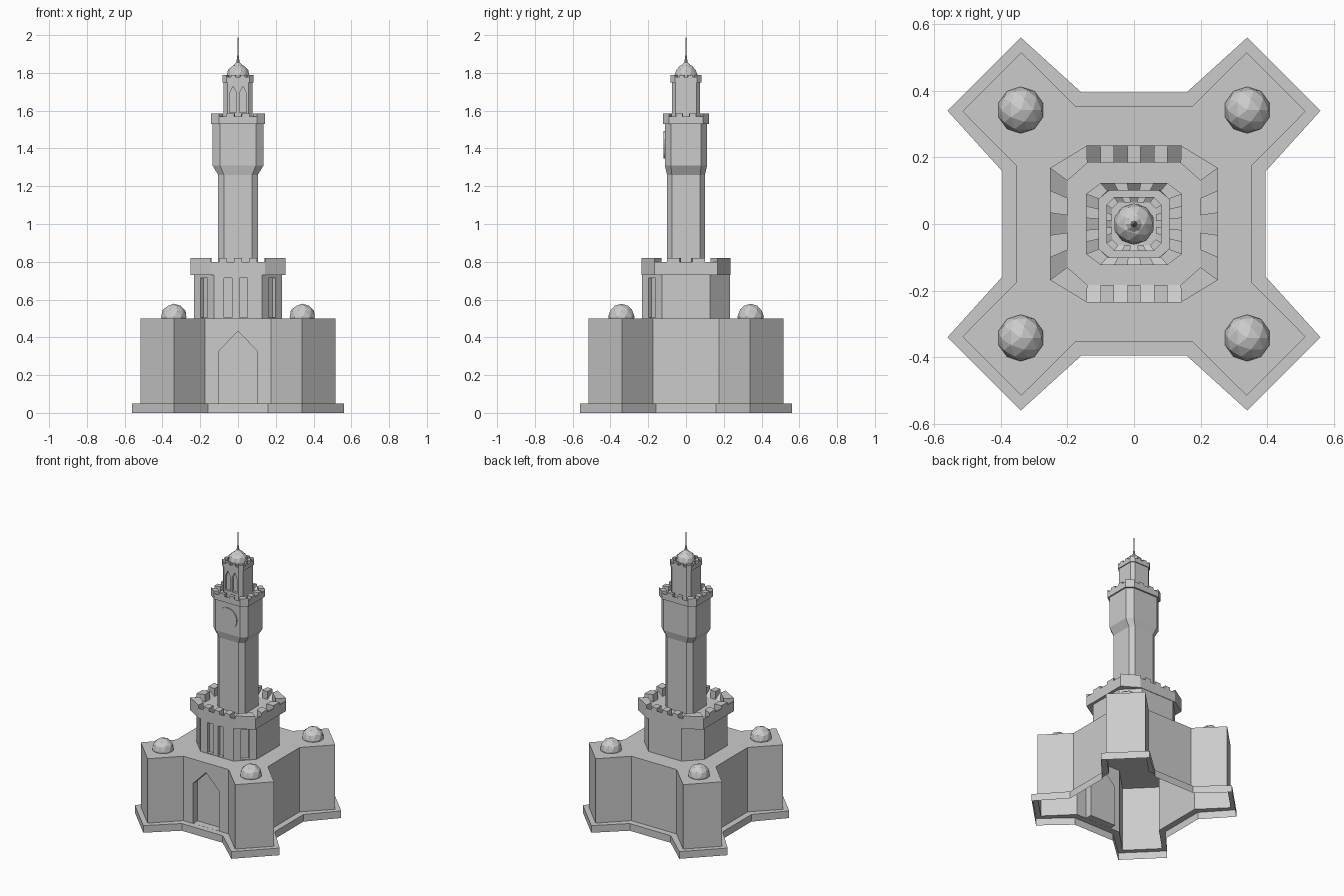
import bpy, bmesh
from math import pi, sin, cos
from mathutils import Vector, Matrix

if "Cube" in bpy.data.objects:
    bpy.data.objects.remove(bpy.data.objects["Cube"])


def finish(bm, name):
    bmesh.ops.recalc_face_normals(bm, faces=bm.faces)
    me = bpy.data.meshes.new(name)
    bm.to_mesh(me)
    bm.free()
    ob = bpy.data.objects.new(name, me)
    bpy.context.collection.objects.link(ob)
    return ob


def loft(name, rings, bottom=True, top=True):
    # rings: list of (xy outline, z)
    bm = bmesh.new()
    vs = [[bm.verts.new((x, y, z)) for x, y in o] for o, z in rings]
    n = len(vs[0])
    for a, b in zip(vs, vs[1:]):
        for i in range(n):
            j = (i + 1) % n
            bm.faces.new((a[i], a[j], b[j], b[i]))
    if bottom:
        bm.faces.new(vs[0][::-1])
    if top:
        bm.faces.new(vs[-1])
    return finish(bm, name)


def octagon(hx, hy, cx, cy):
    # rectangle with cut corners; even sides are the straight ones
    return [(-cx, -hy), (cx, -hy), (hx, -cy), (hx, cy),
            (cx, hy), (-cx, hy), (-hx, cy), (-hx, -cy)]


def star(flat, half, tip, root):
    # four diagonal arms
    q = [(half, flat), (root, tip), (tip, root), (flat, half)]
    out = []
    for k in range(4):
        c, s = round(cos(-k * pi / 2)), round(sin(-k * pi / 2))
        out += [(x * c - y * s, x * s + y * c) for x, y in q]
    return out[::-1]


def battlement(name, outer, inner, z0, zin, zc, z1, counts):
    # ring of flat-topped teeth with gaps sloping inward; cut corners are teeth
    bm = bmesh.new()

    def quad(*p):
        bm.faces.new([bm.verts.new(v) for v in p])

    for i in range(8):
        j = (i + 1) % 8
        n = 1 if i % 2 else counts[(i // 2) % 2]
        o0, o1 = Vector(outer[i]), Vector(outer[j])
        i0, i1 = Vector(inner[i]), Vector(inner[j])
        for k in range(n):
            a, b = o0.lerp(o1, k / n), o0.lerp(o1, (k + 1) / n)
            c, d = i0.lerp(i1, (k + 1) / n), i0.lerp(i1, k / n)
            tooth = i % 2 == 1 or k % 2 == 1
            to, ti = (z1, z1) if tooth else (zc, zin)
            P = lambda v, z: (v.x, v.y, z)
            quad(P(a, z0), P(b, z0), P(b, to), P(a, to))
            quad(P(a, to), P(b, to), P(c, ti), P(d, ti))
            quad(P(d, z0), P(c, z0), P(b, z0), P(a, z0))
            if tooth:
                quad(P(c, zin), P(d, zin), P(d, z1), P(c, z1))
                quad(P(a, zc), P(a, z1), P(d, z1), P(d, zin))
                quad(P(b, zc), P(c, zin), P(c, z1), P(b, z1))
    bmesh.ops.remove_doubles(bm, verts=bm.verts, dist=1e-5)
    return finish(bm, name)


def cutter(profile, y0, y1, mat=None):
    # xz profile extruded along y
    bm = bmesh.new()
    a = [bm.verts.new((x, y0, z)) for x, z in profile]
    b = [bm.verts.new((x, y1, z)) for x, z in profile]
    bm.faces.new(a)
    bm.faces.new(b[::-1])
    for i in range(len(a)):
        j = (i + 1) % len(a)
        bm.faces.new((a[i], b[i], b[j], a[j]))
    if mat:
        bm.transform(mat)
    ob = finish(bm, "cutter")
    ob.hide_render = True
    return ob


def carve(ob, cut):
    m = ob.modifiers.new("cut", 'BOOLEAN')
    m.operation, m.solver, m.object = 'DIFFERENCE', 'EXACT', cut
    bpy.context.view_layer.objects.active = ob
    bpy.ops.object.modifier_apply(modifier=m.name)
    bpy.data.objects.remove(cut)


def slot(x, w, z0, z1):
    return [(x - w, z0), (x + w, z0), (x + w, z1), (x - w, z1)]


def arch(x, w, z0, zs, zt):
    return [(x - w, z0), (x + w, z0), (x + w, zs), (x, zt), (x - w, zs)]


def dome(name, x, y, z, r, zcut, squash=1.0):
    bm = bmesh.new()
    bmesh.ops.create_icosphere(bm, subdivisions=2, radius=r)
    bm.transform(Matrix.Translation((x, y, z)) @ Matrix.Diagonal((1, 1, squash, 1)))
    bmesh.ops.bisect_plane(bm, geom=bm.verts[:] + bm.edges[:] + bm.faces[:],
                           plane_co=(0, 0, zcut), plane_no=(0, 0, 1), clear_inner=True)
    return finish(bm, name)


# star-shaped base with plinth, doorway recess and open underside
plinth, walls = star(.395, .158, .56, .34), star(.353, .175, .515, .338)
base = loft("base", [(plinth, 0), (plinth, .05), (walls, .05), (walls, .5)])
carve(base, cutter(arch(0, .1, .0505, .33, .432), -.5, -.305))
bm = bmesh.new()
bm.from_mesh(base.data)
bmesh.ops.delete(bm, geom=[f for f in bm.faces if all(v.co.z < .001 for v in f.verts)],
                 context='FACES')
bm.to_mesh(base.data)
bm.free()

# corner domes
for sx in (-1, 1):
    for sy in (-1, 1):
        dome("corner_dome", sx * .34, sy * .342, .508, .07, .5)

# lower drum with narrow niches on the front sides
drum_o = octagon(.232, .232, .127, .127)
drum = loft("lower_drum", [(drum_o, .5), (drum_o, .765)])
for x in (-.053, .03):
    carve(drum, cutter(slot(x, .021, .505, .715), -.4, -.21))
for s in (-1, 1):
    m = Matrix.Rotation(s * pi / 4, 4, 'Z')
    carve(drum, cutter(slot(0, .027, .505, .715), -.4, -.23, m))
battlement("lower_battlement", octagon(.252, .235, .142, .168),
           octagon(.2, .183, .14, .13), .73, .765, .8, .82, (7, 5))

# shaft flaring into the clock room
shaft = octagon(.105, .1, .075, .075)
room = octagon(.135, .112, .095, .08)
loft("shaft", [(shaft, .76), (shaft, 1.26), (room, 1.31), (room, 1.53)], False, False)
battlement("upper_battlement", octagon(.144, .123, .1, .09),
           octagon(.105, .1, .08, .075), 1.53, 1.55, 1.57, 1.585, (5, 5))

# clock face
ring = [(.073 * cos(i * pi / 16), 1.42 + .073 * sin(i * pi / 16)) for i in range(32)]
cutter(ring, -.119, -.108).name = "clock_face"
bpy.data.objects["clock_face"].hide_render = False

# top turret with pointed niches
tur = octagon(.077, .075, .056, .056)
turret = loft("turret", [(tur, 1.5), (tur, 1.768)])
for x in (-.026, .026):
    carve(turret, cutter(arch(x, .019, 1.59, 1.69, 1.73), -.2, -.06))
battlement("turret_battlement", octagon(.083, .081, .06, .058),
           octagon(.066, .064, .048, .046), 1.75, 1.768, 1.778, 1.79, (5, 5))

# top dome and spire
dome("top_dome", 0, 0, 1.785, .062, 1.768, 1.0)
spire = lambda r: [(r * cos(i * pi / 4), r * sin(i * pi / 4)) for i in range(8)]
loft("spire", [(spire(.026), 1.838), (spire(.009), 1.855),
               (spire(.004), 1.89), (spire(.001), 2.0)])
